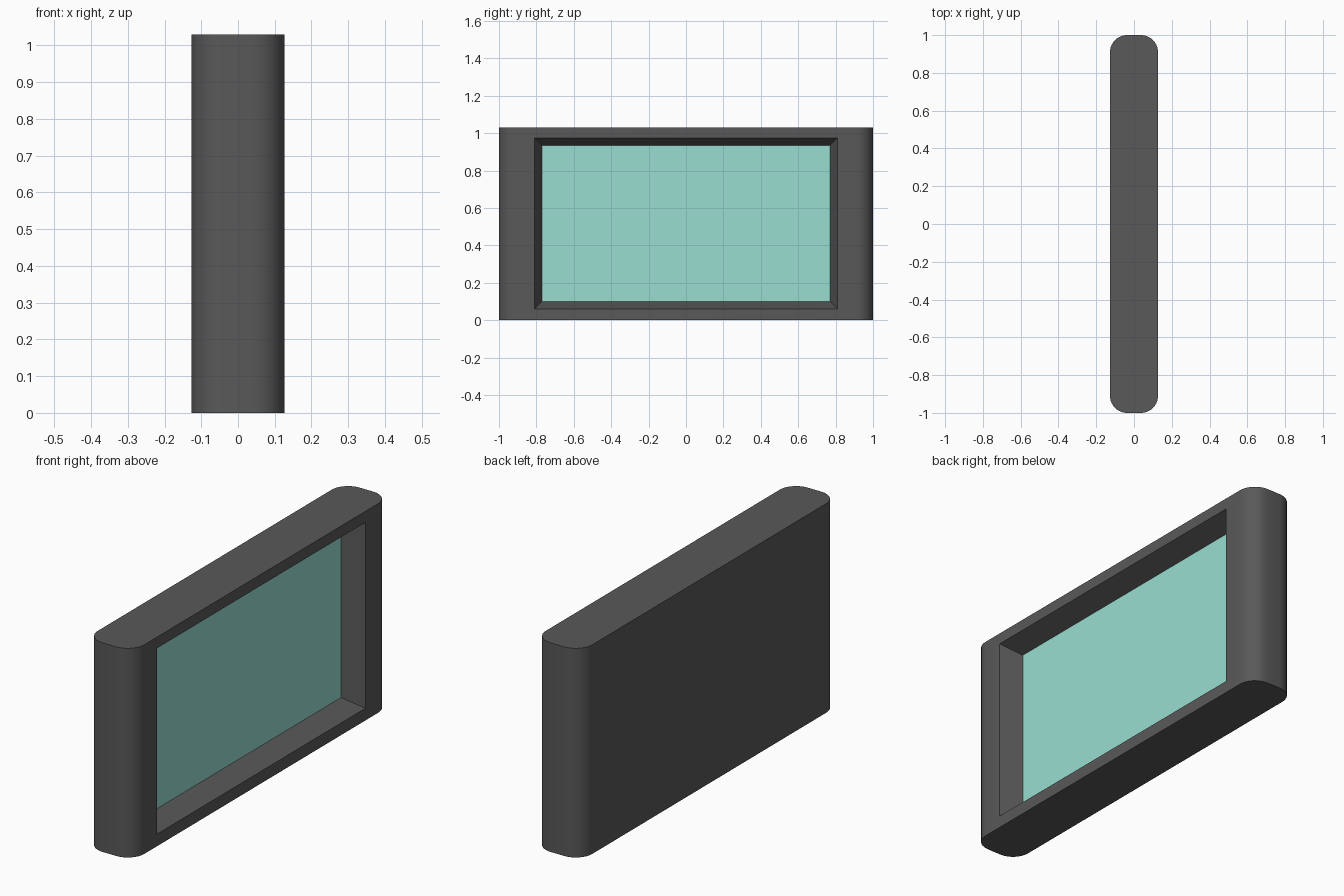
import bpy, bmesh

if "Cube" in bpy.data.objects:
    bpy.data.objects.remove(bpy.data.objects["Cube"])

HX, HY, H = 0.127, 1.0, 1.03      # half thickness, half length, height
RADIUS = 0.09                     # upright corner rounding
DEPTH = 0.105                     # recess depth
OPENING = (0.81, 0.06, 0.975)     # half length, bottom, top
FLOOR = (0.77, 0.10, 0.935)


def material(name, rgb):
    m = bpy.data.materials.new(name)
    m.diffuse_color = (*rgb, 1)
    m.use_nodes = True
    m.node_tree.nodes["Principled BSDF"].inputs["Base Color"].default_value = m.diffuse_color
    return m


def add_object(name, bm, mat):
    me = bpy.data.meshes.new(name)
    bm.to_mesh(me)
    bm.free()
    ob = bpy.data.objects.new(name, me)
    bpy.context.collection.objects.link(ob)
    me.materials.append(mat)
    return ob


def fit_rectangle(verts, x, rect):
    # place four corner vertices on a rectangle facing +x
    half, low, high = rect
    for v in verts:
        v.co = (x, half if v.co.y > 0 else -half, high if v.co.z > H / 2 else low)


# Casing: box with rounded upright edges
bm = bmesh.new()
bmesh.ops.create_cube(bm, size=1)
for v in bm.verts:
    v.co = (v.co.x * 2 * HX, v.co.y * 2 * HY, (v.co.z + 0.5) * H)
upright = [e for e in bm.edges if abs(e.verts[0].co.z - e.verts[1].co.z) > 0.5]
bmesh.ops.bevel(bm, geom=upright, offset=RADIUS, offset_type='OFFSET',
                segments=10, profile=0.5, affect='EDGES')

# Tapered recess in the +x side
face = max(bm.faces, key=lambda f: f.calc_center_median().x)
bmesh.ops.inset_region(bm, faces=[face], thickness=0.05)
fit_rectangle(face.verts, HX, OPENING)
bmesh.ops.inset_region(bm, faces=[face], thickness=0.02)
fit_rectangle(face.verts, HX - DEPTH, FLOOR)
bmesh.ops.delete(bm, geom=[face], context='FACES_ONLY')
casing = add_object("casing", bm, material("dark_casing", (0.1, 0.1, 0.1)))

bpy.context.view_layer.objects.active = casing
casing.select_set(True)
bpy.ops.object.shade_smooth_by_angle(angle=0.52)

# Screen: flat panel closing the recess floor
bm = bmesh.new()
corners = [bm.verts.new((0, y, z)) for y, z in ((-1, 0), (1, 0), (1, H), (-1, H))]
fit_rectangle(corners, HX - DEPTH, FLOOR)
bm.faces.new(corners)
add_object("screen", bm, material("screen_teal", (0.32, 0.73, 0.64)))
